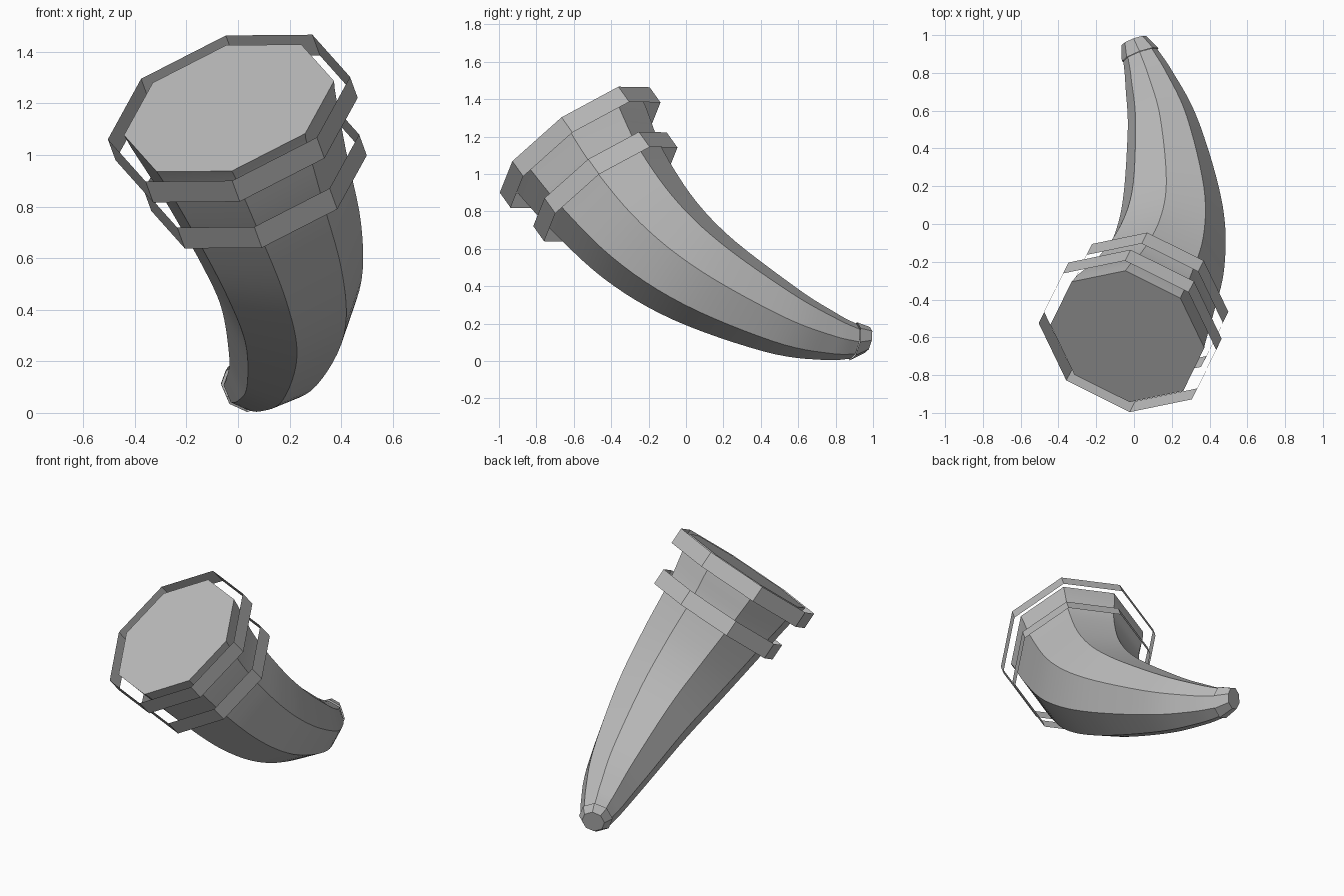
import bpy, bmesh, math
from mathutils import Vector

cube = bpy.data.objects.get("Cube")
if cube:
    bpy.data.objects.remove(cube, do_unlink=True)

SIDES = 8
STEPS = 6

grey = bpy.data.materials.new("horn_grey")
grey.use_nodes = True
colour = (0.5, 0.5, 0.5, 1)
grey.diffuse_color = colour
grey.node_tree.nodes["Principled BSDF"].inputs["Base Color"].default_value = colour


def tube(name, stations, cap_start=False, cap_end=False):
    """Skin eight-sided rings; each station is (centre, radius, across, up)."""
    bm = bmesh.new()
    rings = []
    for centre, radius, across, up in stations:
        angles = [2 * math.pi * i / SIDES for i in range(SIDES)]
        rings.append([bm.verts.new(centre + radius * (across * math.cos(a) + up * math.sin(a)))
                      for a in angles])
    for a, b in zip(rings, rings[1:]):
        for i in range(SIDES):
            j = (i + 1) % SIDES
            bm.faces.new((a[i], b[i], b[j], a[j]))
    if cap_start:
        bm.faces.new(rings[0])
    if cap_end:
        bm.faces.new(rings[-1][::-1])
    mesh = bpy.data.meshes.new(name)
    bm.to_mesh(mesh)
    bm.free()
    obj = bpy.data.objects.new(name, mesh)
    bpy.context.collection.objects.link(obj)
    mesh.materials.append(grey)
    bpy.ops.object.select_all(action="DESELECT")
    obj.select_set(True)
    bpy.context.view_layer.objects.active = obj
    bpy.ops.object.shade_smooth_by_angle(angle=math.radians(22))
    return obj


def spline(points):
    """Smooth curve through 4D points (position and radius)."""
    pts = [2 * points[0] - points[1]] + points + [2 * points[-1] - points[-2]]
    out = []
    for p0, p1, p2, p3 in zip(pts, pts[1:], pts[2:], pts[3:]):
        for s in range(STEPS):
            t = s / STEPS
            out.append(0.5 * (2 * p1 + (p2 - p0) * t + (2 * p0 - 5 * p1 + 4 * p2 - p3) * t * t
                              + (3 * p1 - p0 - 3 * p2 + p3) * t ** 3))
    return out + [points[-1]]


# Frame of the wide mouth
across = Vector((0.4, -0.06, 0.103)).normalized()
up = Vector((0.005, 0.345, 0.248))
up = (up - across * up.dot(across)).normalized()
mouth_across, mouth_up = across, up
inward = up.cross(across)
mouth = Vector((-0.035, -0.595, 1.182))

# Horn body: centre line x, y, z and radius
path = spline([Vector(p) for p in (
    (-0.035, -0.595, 1.182, 0.425),
    (0.06, -0.44, 0.94, 0.372),
    (0.16, -0.21, 0.67, 0.325),
    (0.2, 0.075, 0.45, 0.272),
    (0.157, 0.49, 0.23, 0.195),
    (0.085, 0.75, 0.137, 0.135),
    (0.033, 0.895, 0.105, 0.095))])
stations = []
for i, p in enumerate(path):
    tangent = path[min(i + 1, len(path) - 1)].xyz - path[max(i - 1, 0)].xyz
    tangent = inward if i == 0 else tangent.normalized()
    across = (across - tangent * across.dot(tangent)).normalized()
    up = across.cross(-tangent)
    if up.dot(stations[-1][3] if stations else mouth_up) < 0:
        up = -up
    stations.append((p.xyz, p.w, across, up))
tube("horn_body", stations, cap_start=True)

# Tapered tip cap
tip = Vector((0.0, 0.97, 0.113))
tube("horn_tip", [(path[-1].xyz, 0.104, across, up), (tip, 0.07, across, up)], cap_end=True)

# Loose open bands around the wide end
for name, centre, radius in (("mouth_band", mouth, 0.49),
                             ("second_band", Vector((0.052, -0.46, 0.972)), 0.436)):
    tube(name, [(centre + inward * d, radius, mouth_across, mouth_up) for d in (0, 0.104)])
